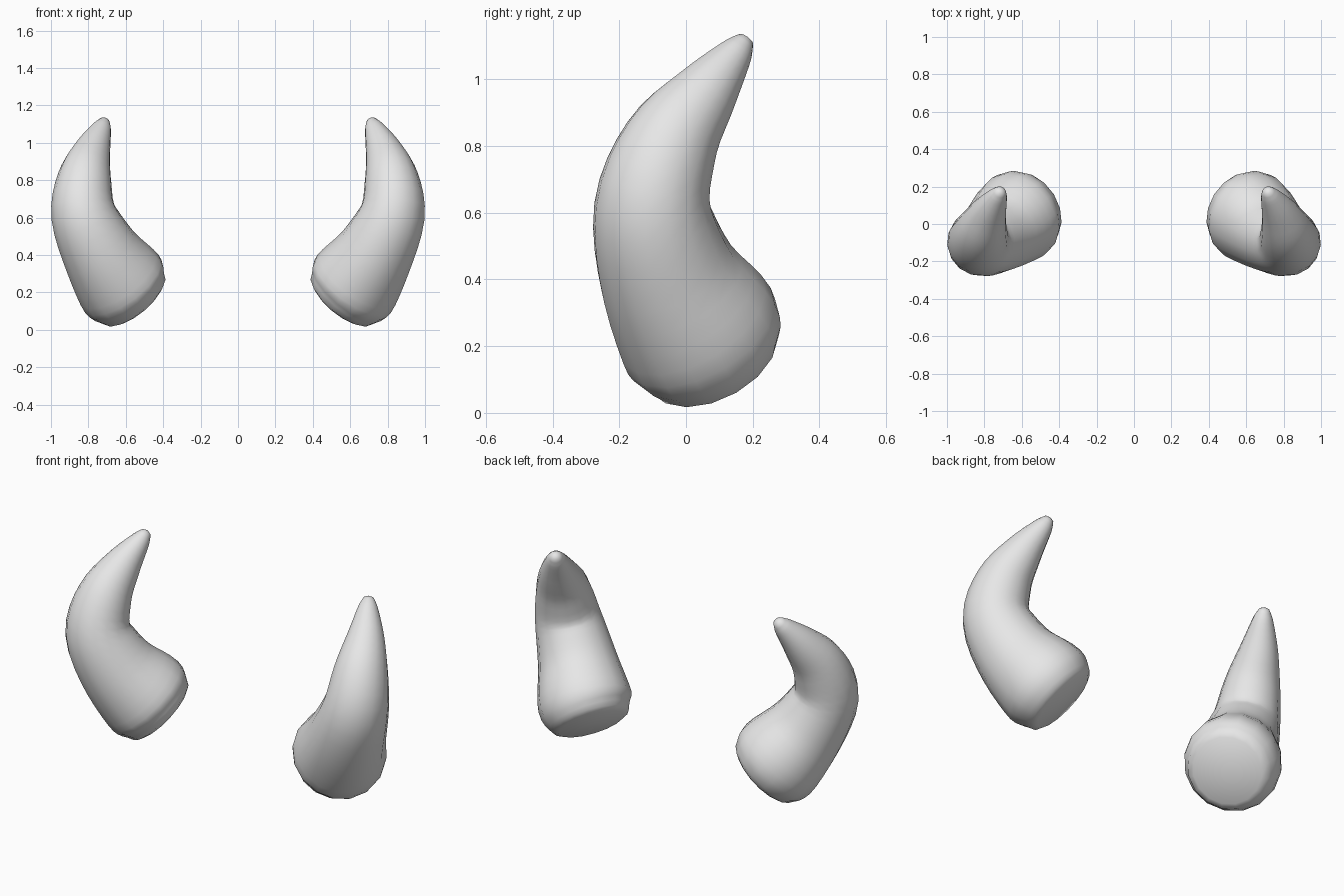
import bpy, bmesh, math
from mathutils import Vector

if "Cube" in bpy.data.objects:
    bpy.data.objects.remove(bpy.data.objects["Cube"])

SIDES = 16
STEPS = 4

# Horn centre line: x, y, z, radius
KEYS = [Vector(k) for k in (
    (0.555, 0.080, 0.165, 0.210),
    (0.620, 0.040, 0.245, 0.250),
    (0.735, -0.055, 0.415, 0.210),
    (0.825, -0.100, 0.620, 0.176),
    (0.820, -0.045, 0.810, 0.145),
    (0.780, 0.055, 0.955, 0.101),
    (0.732, 0.143, 1.070, 0.056),
    (0.717, 0.170, 1.106, 0.036),
)]


def spline(keys):
    """Smooth Catmull-Rom samples through the centre line keys."""
    pts = [2 * keys[0] - keys[1]] + keys + [2 * keys[-1] - keys[-2]]
    out = [keys[0]]
    for i in range(1, len(pts) - 2):
        a, b, c, d = pts[i - 1:i + 3]
        for s in range(1, STEPS + 1):
            t = s / STEPS
            out.append(0.5 * (2 * b + (c - a) * t + (2 * a - 5 * b + 4 * c - d) * t * t
                              + (3 * b - a - 3 * c + d) * t ** 3))
    return out


def build_horn():
    path = spline(KEYS)
    bm = bmesh.new()
    rings = []
    side = Vector((0, 0, 1))
    for i, p in enumerate(path):
        c = p.xyz
        tan = (path[min(i + 1, len(path) - 1)].xyz - path[max(i - 1, 0)].xyz).normalized()
        if i == 0:
            tan = base_dir = Vector((0.6, -0.37, 0.71)).normalized()
        side = (side - tan * side.dot(tan)).normalized()
        up = tan.cross(side)
        rings.append([bm.verts.new(c + p.w * (side * math.cos(a) + up * math.sin(a)))
                      for a in (2 * math.pi * k / SIDES for k in range(SIDES))])

    def cap_ring(ring, centre, scale, shift):
        return [bm.verts.new(centre + (v.co - centre) * scale + shift) for v in ring]

    # rounded base and rounded tip
    c0, c1 = path[0].xyz, path[-1].xyz
    rings.insert(0, cap_ring(rings[0], c0, 0.85, base_dir * -0.018))
    rings.append(cap_ring(rings[-1], c1, 0.70, tan * 0.018))
    for a, b in zip(rings, rings[1:]):
        for k in range(SIDES):
            n = (k + 1) % SIDES
            bm.faces.new((a[k], a[n], b[n], b[k]))
    for ring, pole in ((rings[0], c0 - base_dir * 0.026), (rings[-1], c1 + tan * 0.027)):
        v = bm.verts.new(pole)
        for k in range(SIDES):
            bm.faces.new((ring[k], ring[(k + 1) % SIDES], v))
    bmesh.ops.recalc_face_normals(bm, faces=bm.faces)
    for f in bm.faces:
        f.smooth = True
    me = bpy.data.meshes.new("horns")
    bm.to_mesh(me)
    bm.free()
    return me


mat = bpy.data.materials.new("light grey")
mat.diffuse_color = (0.8, 0.8, 0.8, 1)
mat.use_nodes = True
mat.node_tree.nodes["Principled BSDF"].inputs["Base Color"].default_value = mat.diffuse_color

# Pair of horns, mirrored across x = 0
horns = bpy.data.objects.new("horns", build_horn())
horns.data.materials.append(mat)
bpy.context.collection.objects.link(horns)
mirror = horns.modifiers.new("mirror", 'MIRROR')
mirror.use_axis[0] = True
